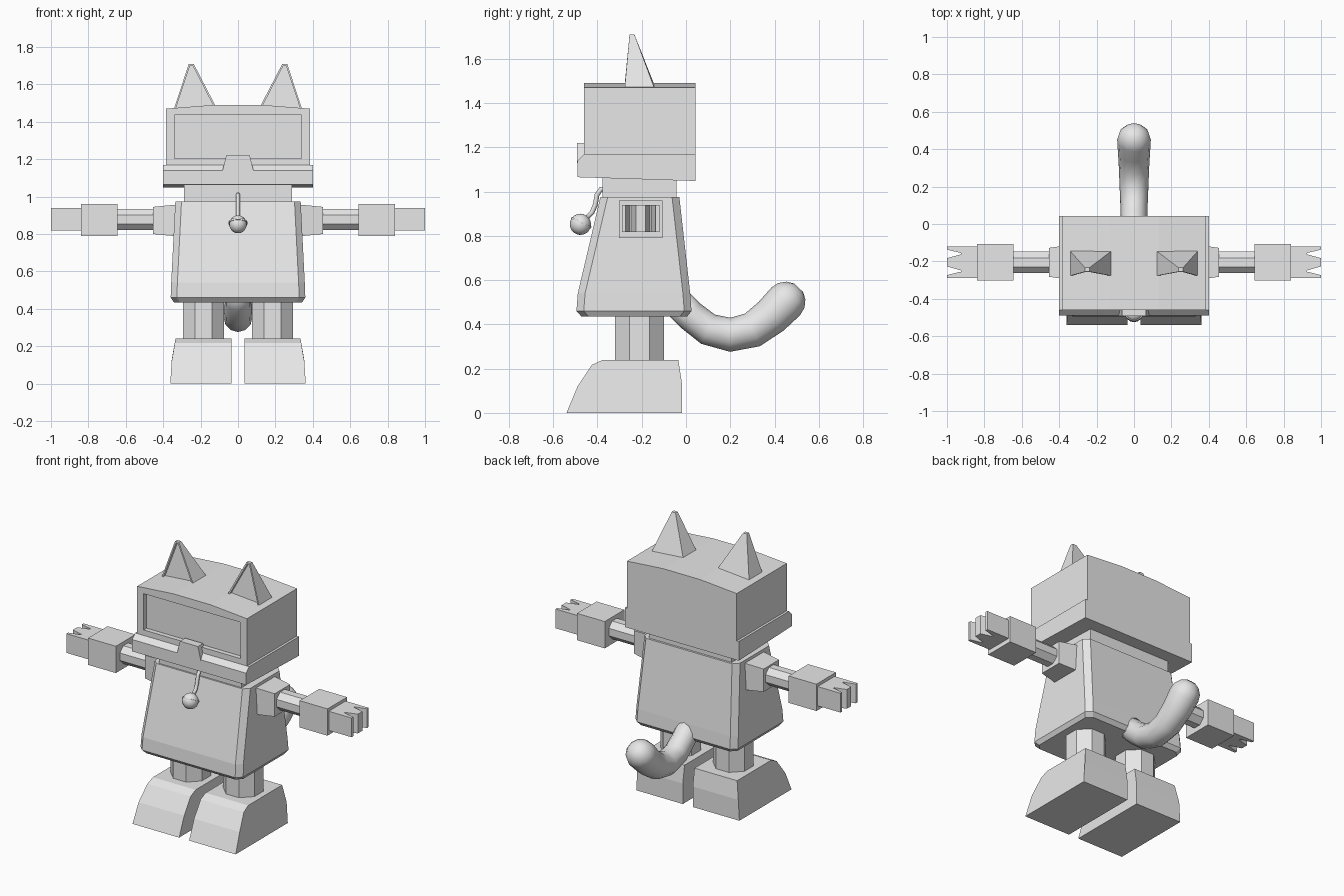
import bpy, bmesh, math
from mathutils import Vector

if "Cube" in bpy.data.objects:
    bpy.data.objects.remove(bpy.data.objects["Cube"])

GREY = bpy.data.materials.new("light_grey")
GREY.diffuse_color = (0.8, 0.8, 0.8, 1)
GREY.use_nodes = True
GREY.node_tree.nodes["Principled BSDF"].inputs["Base Color"].default_value = GREY.diffuse_color


def finish(name, bm, mirror=False, smooth=False):
    bmesh.ops.recalc_face_normals(bm, faces=bm.faces)
    me = bpy.data.meshes.new(name)
    bm.to_mesh(me)
    bm.free()
    me.materials.append(GREY)
    ob = bpy.data.objects.new(name, me)
    bpy.context.collection.objects.link(ob)
    if smooth:
        for p in me.polygons:
            p.use_smooth = True
    if mirror:
        ob.modifiers.new("Mirror", 'MIRROR')
    return ob


def loft(rings):
    """Closed skin through rings of equal point count, capped at both ends."""
    bm = bmesh.new()
    vs = [[bm.verts.new(p) for p in r] for r in rings]
    n = len(vs[0])
    for a, b in zip(vs, vs[1:]):
        for i in range(n):
            j = (i + 1) % n
            bm.faces.new((a[i], a[j], b[j], b[i]))
    bm.faces.new(vs[0])
    bm.faces.new(vs[-1])
    bmesh.ops.recalc_face_normals(bm, faces=bm.faces)
    bm.normal_update()
    return bm


def front_face(bm):
    return min(bm.faces, key=lambda f: f.normal.y)


def sink(bm, face, offset):
    """Push a face in, leaving walls around it."""
    new = bmesh.ops.extrude_discrete_faces(bm, faces=[face])["faces"][0]
    for v in new.verts:
        v.co += Vector(offset)


def box_x(x0, x1, y, z0, z1, hy0, hy1, taper=0.0):
    """Box along x whose section may narrow towards x1."""
    def r(x, h, t):
        return [(x, y - h, z0 + t), (x, y + h, z0 + t), (x, y + h, z1 - t), (x, y - h, z1 - t)]
    return loft([r(x0, hy0, 0), r(x1, hy1, taper)])


def octagon(apothem):
    r = apothem / math.cos(math.pi / 8)
    return [(r * math.cos(math.pi * (2 * i + 1) / 8), r * math.sin(math.pi * (2 * i + 1) / 8))
            for i in range(8)]


def tube(path, radii, n):
    """Rings swept along a path lying in the x = 0 plane."""
    rings = []
    for i, (y, z) in enumerate(path):
        a, b = path[max(i - 1, 0)], path[min(i + 1, len(path) - 1)]
        d = Vector((0, b[0] - a[0], b[1] - a[1])).normalized()
        side, up = Vector((1, 0, 0)), d.cross(Vector((1, 0, 0)))
        rings.append([Vector((0, y, z)) + radii[i] * (side * math.cos(t) + up * math.sin(t))
                      for t in (2 * math.pi * k / n for k in range(n))])
    return loft(rings)


# head block with a gently raised top and a sunken screen
outline = [(-.385, 1.1), (.385, 1.1), (.385, 1.47), (.13, 1.49), (-.13, 1.49), (-.385, 1.47)]
bm = loft([[(x, y, z) for x, z in outline] for y in (-.46, .042)])
f = front_face(bm)
bmesh.ops.inset_individual(bm, faces=[f], thickness=0.03)
for v in f.verts:
    v.co.z = 1.205 if v.co.z < 1.3 else 1.435
    if abs(v.co.x) > .2:
        v.co.x = math.copysign(.34, v.co.x)
sink(bm, f, (0, .03, 0))
finish("head", bm)

# jaw band and nose
side = [(-.49, 1.065), (-.49, 1.14), (-.46, 1.17), (.042, 1.17), (.042, 1.048)]
finish("jaw", loft([[(x, y, z) for y, z in side] for x in (-.4, .4)]))
nose = [(-.085, 1.13), (.085, 1.13), (.063, 1.22), (-.063, 1.22)]
finish("nose", loft([[(x, y, z) for x, z in nose] for y in (-.492, -.44)]))

# ears with hollow fronts
base = [(.115, -.278, 1.475), (.345, -.278, 1.46), (.345, -.14, 1.46), (.115, -.14, 1.475)]
tip = [(.237, -.255, 1.71), (.263, -.255, 1.71), (.263, -.233, 1.71), (.237, -.233, 1.71)]
bm = loft([base, tip])
f = front_face(bm)
bmesh.ops.inset_individual(bm, faces=[f], thickness=0.011)
for v in f.verts:
    if v.co.z < 1.55:
        v.co.z -= .008
sink(bm, f, (0, .02, 0))
finish("ear", bm, mirror=True)

# neck
finish("neck", box_x(-.29, .29, -.21, .96, 1.065, .167, .167))


# body: chamfered rectangle sections flaring downwards
def section(z, hx, y0, y1, c=.033):
    return [(-hx + c, y0, z), (hx - c, y0, z), (hx, y0 + c, z), (hx, y1 - c, z),
            (hx - c, y1, z), (-hx + c, y1, z), (-hx, y1 - c, z), (-hx, y0 + c, z)]


finish("body", loft([section(.435, .343, -.472, .005), section(.46, .36, -.495, .025),
                     section(.54, .357, -.489, .019), section(.975, .335, -.387, -.03)]))

# arms
AY = -.205
finish("shoulder", box_x(.30, .455, AY, .785, .96, .1, .077, .015), mirror=True)
finish("arm", loft([[(x, AY + a, .878 + b) for a, b in octagon(.057)] for x in (.44, .66)]),
       mirror=True)
finish("cuff", box_x(.645, .84, AY, .79, .96, .098, .098), mirror=True)

# hands: flat plate with three pointed-gap fingers
half = [(1, .085), (1, .068), (.925, .05), (.925, .043), (1, .022)]
end = half + [(x, -y) for x, y in reversed(half)]
plate = [(.83, -.085), (.83, .085)] + end
finish("hand", loft([[(x, AY + y, z) for x, y in plate] for z in (.818, .94)]), mirror=True)

# legs and feet
finish("leg", loft([[(.185 + a, -.21 + b, z) for a, b in octagon(.11)] for z in (.2, .45)]),
       mirror=True)
shoe = [(-.54, 0), (-.49, .12), (-.425, .217), (-.375, .24), (-.035, .24), (-.018, .13), (-.018, 0)]
finish("foot", loft([[(.035, y, z) for y, z in shoe],
                     [(.362 - (.008 * z / .13 if z < .14 else .008 + .18 * (z - .13)), y, z)
                      for y, z in shoe]]), mirror=True)

# bell on a cord
finish("cord", tube([(-.35, 1.015), (-.385, 1.01), (-.402, .985), (-.41, .94), (-.425, .905),
                     (-.455, .875)], [.011] * 6, 8), smooth=True)
bm = bmesh.new()
bmesh.ops.create_uvsphere(bm, u_segments=14, v_segments=10, radius=.048)
bmesh.ops.translate(bm, verts=bm.verts, vec=(0, -.477, .852))
finish("bell", bm, smooth=True)
# raised seam round the bell, tilted with the cord
tilt = Vector((0, .45, .9)).normalized()
mid = Vector((0, -.477, .852)) + tilt * .008
ends = [mid - tilt * .005, mid + tilt * .005]
finish("bell_seam", tube([(p.y, p.z) for p in ends], [.051, .051], 14))

# curled tail with a rounded end
path = [(-.06, .52), (.02, .44), (.1, .378), (.2, .353), (.3, .375), (.385, .437), (.45, .503)]
radii = [.07, .07, .073, .077, .081, .086, .09]
d = Vector((.68, .73)).normalized()
for a in (25, 50, 72):
    t = math.radians(a)
    path.append((.45 + d.x * .09 * math.sin(t), .503 + d.y * .09 * math.sin(t)))
    radii.append(.09 * math.cos(t))
tail = finish("tail", tube(path, radii, 12), smooth=True)
